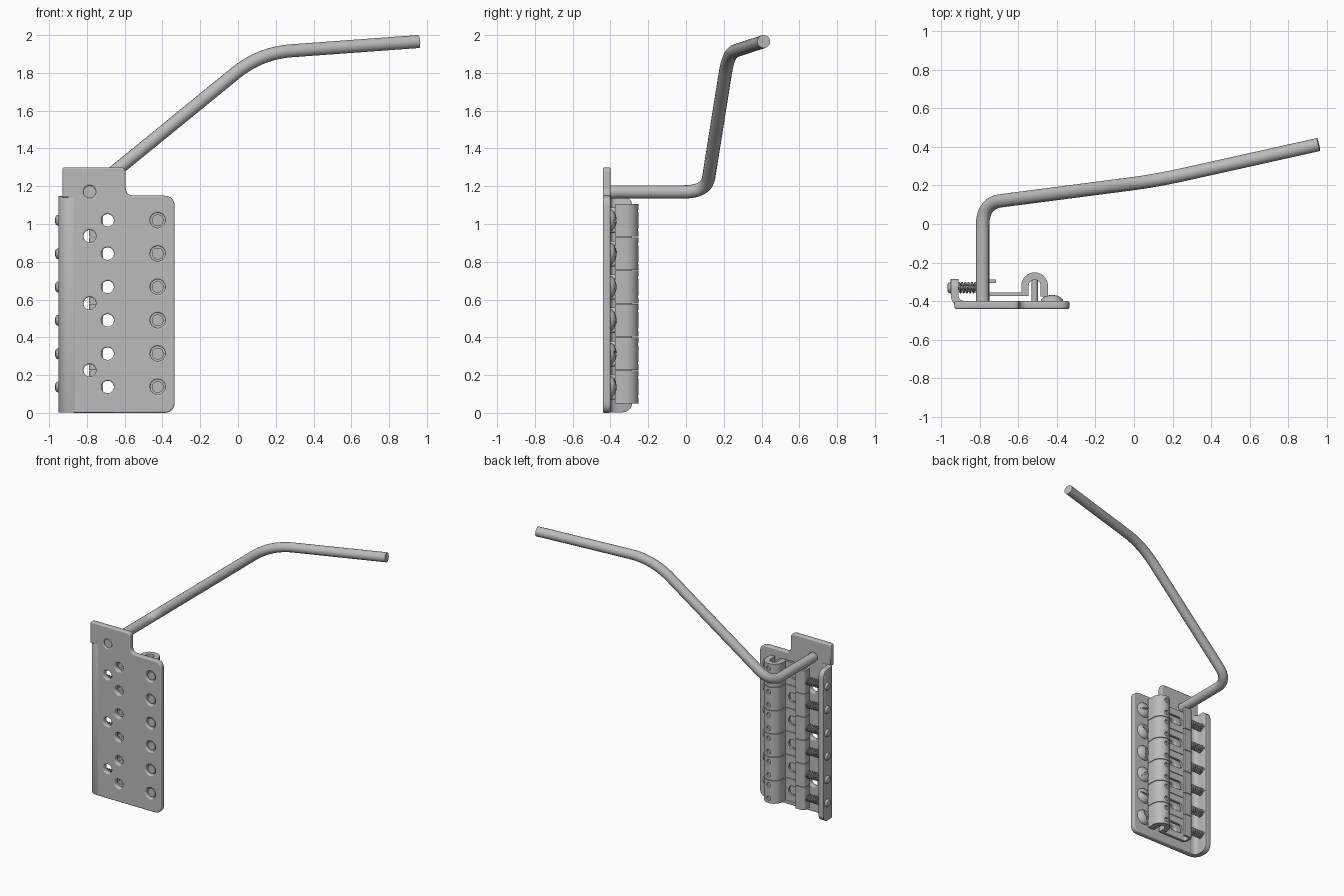
import bpy, bmesh, math
from mathutils import Vector, Matrix

cube = bpy.data.objects.get("Cube")
if cube:
    bpy.data.objects.remove(cube)

steel = bpy.data.materials.new("grey steel")
steel.use_nodes = True
STEEL = (0.5, 0.5, 0.5, 1)
steel.diffuse_color = STEEL
steel.node_tree.nodes["Principled BSDF"].inputs["Base Color"].default_value = STEEL


def fillet(points, steps=8):
    """Round corners of a path; every point is (coords, cut length)."""
    out = []
    for i, (p, cut) in enumerate(points):
        p = Vector(p)
        if cut == 0:
            out.append(p)
            continue
        a = p + (Vector(points[i - 1][0]) - p).normalized() * cut
        b = p + (Vector(points[(i + 1) % len(points)][0]) - p).normalized() * cut
        for k in range(steps + 1):
            t = k / steps
            out.append(a * (1 - t) ** 2 + p * 2 * t * (1 - t) + b * t * t)
    return out


def link(name, data):
    ob = bpy.data.objects.new(name, data)
    bpy.context.collection.objects.link(ob)
    return ob


def finish(ob):
    """Turn into a plain mesh, colour it and smooth its round faces."""
    bpy.ops.object.select_all(action="DESELECT")
    ob.select_set(True)
    bpy.context.view_layer.objects.active = ob
    bpy.ops.object.convert(target="MESH")
    ob = bpy.context.object
    ob.data.materials.clear()
    ob.data.materials.append(steel)
    bpy.ops.object.shade_smooth_by_angle(angle=math.radians(35))
    return ob


def circle(x, z, r, n=24):
    return [Vector((x + r * math.cos(k * math.tau / n), z + r * math.sin(k * math.tau / n)))
            for k in range(n)]


def flat_plate(name, loops, half, bevel):
    cu = bpy.data.curves.new(name, "CURVE")
    cu.dimensions, cu.fill_mode = "2D", "BOTH"
    cu.extrude, cu.bevel_depth, cu.offset = half - bevel, bevel, -bevel
    cu.bevel_resolution = 2
    for loop in loops:
        sp = cu.splines.new("POLY")
        sp.points.add(len(loop) - 1)
        for pt, v in zip(sp.points, loop):
            pt.co = (v.x, v.y, 0, 1)
        sp.use_cyclic_u = True
    return link(name, cu)


def wire(name, path, radius, sides=4):
    cu = bpy.data.curves.new(name, "CURVE")
    cu.dimensions = "3D"
    cu.bevel_depth, cu.bevel_resolution, cu.use_fill_caps = radius, sides, True
    sp = cu.splines.new("POLY")
    sp.points.add(len(path) - 1)
    for pt, v in zip(sp.points, path):
        pt.co = (*v, 1)
    return finish(link(name, cu))


def ribbon(name, path, z0, z1, thick, inset=lambda v: 0):
    """Bent sheet: a path in x and y drawn out along z."""
    bm = bmesh.new()
    rows = [(bm.verts.new((v.x, v.y, z0 + inset(v))), bm.verts.new((v.x, v.y, z1 - inset(v))))
            for v in path]
    for (a, b), (c, d) in zip(rows, rows[1:]):
        bm.faces.new((a, c, d, b))
    me = bpy.data.meshes.new(name)
    bm.to_mesh(me)
    bm.free()
    ob = link(name, me)
    mod = ob.modifiers.new("thickness", "SOLIDIFY")
    mod.thickness, mod.offset, mod.use_even_offset = thick, 0, True
    return ob


def lathe(name, rings, axis, origin, sides=24):
    """Closed turned part; rings are (radius, distance along axis)."""
    bm = bmesh.new()
    loops = [[bm.verts.new((*p, d)) for p in circle(0, 0, r, sides)] for r, d in rings]
    for lo, hi in zip(loops, loops[1:]):
        for k in range(sides):
            j = (k + 1) % sides
            bm.faces.new((lo[k], lo[j], hi[j], hi[k]))
    bm.faces.new(loops[0][::-1])
    bm.faces.new(loops[-1])
    rot = Vector((0, 0, 1)).rotation_difference(Vector(axis)).to_matrix().to_4x4()
    bm.transform(Matrix.Translation(origin) @ rot)
    bmesh.ops.recalc_face_normals(bm, faces=bm.faces)
    me = bpy.data.meshes.new(name)
    bm.to_mesh(me)
    bm.free()
    return link(name, me)


def cut(ob, cutters):
    for c in cutters:
        mod = ob.modifiers.new("cut", "BOOLEAN")
        mod.operation, mod.solver, mod.object = "DIFFERENCE", "EXACT", c
    ob = finish(ob)
    for c in cutters:
        bpy.data.objects.remove(c)
    return ob


PITCH = 0.1765
STATIONS = [0.137 + PITCH * i for i in range(6)]

# Base plate with its raised tab and all drilled holes
outline = fillet([((-0.87, 0), 0), ((-0.335, 0), .06), ((-0.335, 1.15), .06),
                  ((-0.595, 1.15), .045), ((-0.595, 1.3), .03), ((-0.93, 1.3), .015),
                  ((-0.93, 1.14), 0), ((-0.87, 1.14), 0)])
holes = [circle(-0.785, 1.17, .033)]
holes += [circle(-0.785, z, .033) for z in (.225, .58, .935)]
for z in STATIONS:
    holes += [circle(-0.69, z, .033), circle(-0.425, z, .04)]
plate = flat_plate("base_plate", [outline] + holes, .02, .008)
plate.rotation_euler.x = math.pi / 2
plate.location.y = -0.42
finish(plate)

# Rear lip curling up from the plate, with rounded corners
bend = fillet([((-0.865, -0.42), 0), ((-0.93, -0.42), .06), ((-0.93, -0.34), 0)])
bend += [Vector((-0.93, -0.335 + .05 * math.sin(k * math.pi / 16))) for k in range(9)]


def corner(v):
    s = min(max((v.y + .335) / .05, 0), 1)
    return .05 * (1 - math.sqrt(1 - s * s))


lip = ribbon("rear_lip", bend, 0.003, 1.147, .04, corner)
bev = lip.modifiers.new("soft edges", "BEVEL")
bev.width, bev.segments, bev.limit_method = .008, 2, "ANGLE"
bev.angle_limit = math.radians(50)
finish(lip)

# Bent arm
wire("arm", fillet([((-0.785, -0.43, 1.17), 0), ((-0.785, .108, 1.17), .12),
                    ((.117, .225, 1.905), .17), ((.957, .412, 1.966), 0)], 12), .035, 6)

saddle_path = fillet([((-0.715, -0.297), 0), ((-0.78, -0.297), .018),
                      ((-0.78, -0.365), .018), ((-0.55, -0.365), 0)], 4)
arch_path = [Vector((-0.565, -0.372))]
arch_path += [Vector((-0.515 - .05 * math.cos(k * math.pi / 14),
                      -0.32 + .05 * math.sin(k * math.pi / 14))) for k in range(15)]
arch_path += [Vector((-0.465, -0.375))]

for i, z in enumerate(STATIONS):
    n = str(i + 1)
    lo, hi = z - PITCH / 2 + .002, z + PITCH / 2 - .002
    # Saddle: slotted sheet foot with upright tab, and rounded arch
    slot = flat_plate("slot_cutter", [fillet([((-0.745, z - .034), .03), ((-0.61, z - .034), .03),
                                              ((-0.61, z + .034), .03), ((-0.745, z + .034), .03)])],
                      .025, 0)
    slot.rotation_euler.x = math.pi / 2
    slot.location.y = -0.365
    cut(ribbon("saddle_foot_" + n, saddle_path, lo, hi, .018), [finish(slot)])
    drills = [lathe("drill_cutter", [(.017, 0), (.017, .09)], (0, 1, 0), (-0.515, -0.31, z + s), 16)
              for s in (-.05, .05)]
    cut(ribbon("saddle_arch_" + n, arch_path, lo, hi, .038), drills)
    for s in (-.05, .05):
        finish(lathe("height_screw_" + n, [(.017, 0), (.017, .135)], (0, 1, 0),
                     (-0.515, -0.402, z + s), 16))

    # Domed pivot screw with a slotted head
    dome = lathe("pivot_screw_" + n, [(.031, -.026), (.031, .001), (.058, .001), (.056, .01),
                                      (.045, .022), (.026, .031), (.008, .034)],
                 (0, 1, 0), (-0.425, -0.402, z))
    bpy.ops.mesh.primitive_cube_add(size=1, location=(-0.425, -0.365, z))
    groove = bpy.context.object
    groove.scale = (.012, .03, .14)
    groove.rotation_euler.y = math.radians(30 + 50 * i)
    cut(dome, [groove])

    # Length screw through the lip, with its spring
    finish(lathe("length_screw_" + n, [(.012, -.018), (.024, -.014), (.03, 0), (.012, .001),
                                       (.012, .19)], (1, 0, 0), (-0.95, -0.33, z), 16))
    coil = []
    for k in range(85):
        a = k * math.tau / 12
        coil.append((-0.908 + .118 * k / 84, -0.33 + .024 * math.cos(a), z + .024 * math.sin(a)))
    wire("spring_" + n, coil, .006, 1)
